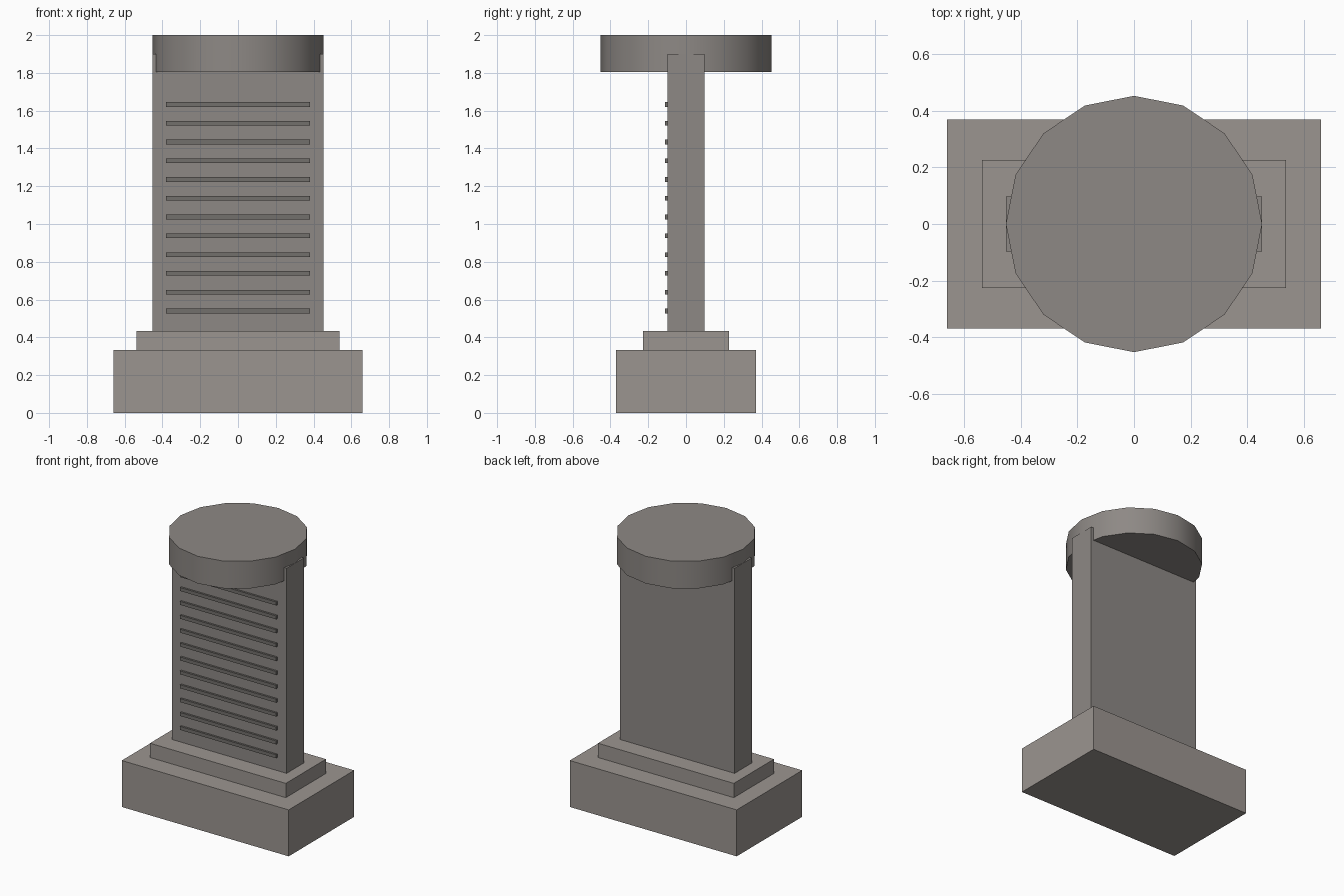
import bpy
import math

if "Cube" in bpy.data.objects:
    bpy.data.objects.remove(bpy.data.objects["Cube"])


def material(name, rgb):
    m = bpy.data.materials.new(name)
    m.diffuse_color = (*rgb, 1)
    m.use_nodes = True
    m.node_tree.nodes["Principled BSDF"].inputs["Base Color"].default_value = m.diffuse_color
    return m


base_stone = material("base_stone", (0.33, 0.30, 0.28))
slab_stone = material("slab_stone", (0.27, 0.25, 0.235))
line_stone = material("line_stone", (0.17, 0.16, 0.15))


def box(name, half_x, y0, y1, z0, z1, mat):
    bpy.ops.mesh.primitive_cube_add(size=1, location=(0, (y0 + y1) / 2, (z0 + z1) / 2))
    ob = bpy.context.object
    ob.name = name
    ob.scale = (2 * half_x, y1 - y0, z1 - z0)
    bpy.ops.object.transform_apply(location=False, rotation=False, scale=True)
    ob.data.materials.append(mat)
    return ob


# Stepped plinth
box("plinth", 0.66, -0.37, 0.37, 0, 0.332, base_stone)
box("plinth_step", 0.537, -0.227, 0.227, 0.332, 0.434, base_stone)

# Upright slab, its top sunk into the round cap
box("slab", 0.453, -0.098, 0.098, 0.434, 1.9, slab_stone)

# Round cap with sixteen sides
bpy.ops.mesh.primitive_cylinder_add(vertices=16, radius=0.453, depth=0.195,
                                    location=(0, 0, 1.9025))
cap = bpy.context.object
cap.name = "round_cap"
cap.data.materials.append(slab_stone)
bpy.ops.object.shade_smooth_by_angle(angle=math.radians(30))

# Raised horizontal ridges on the front face
for i in range(12):
    z = 0.54 + i * 0.0993
    box(f"ridge_{i + 1}", 0.38, -0.112, -0.09, z - 0.0125, z + 0.0125, line_stone)
